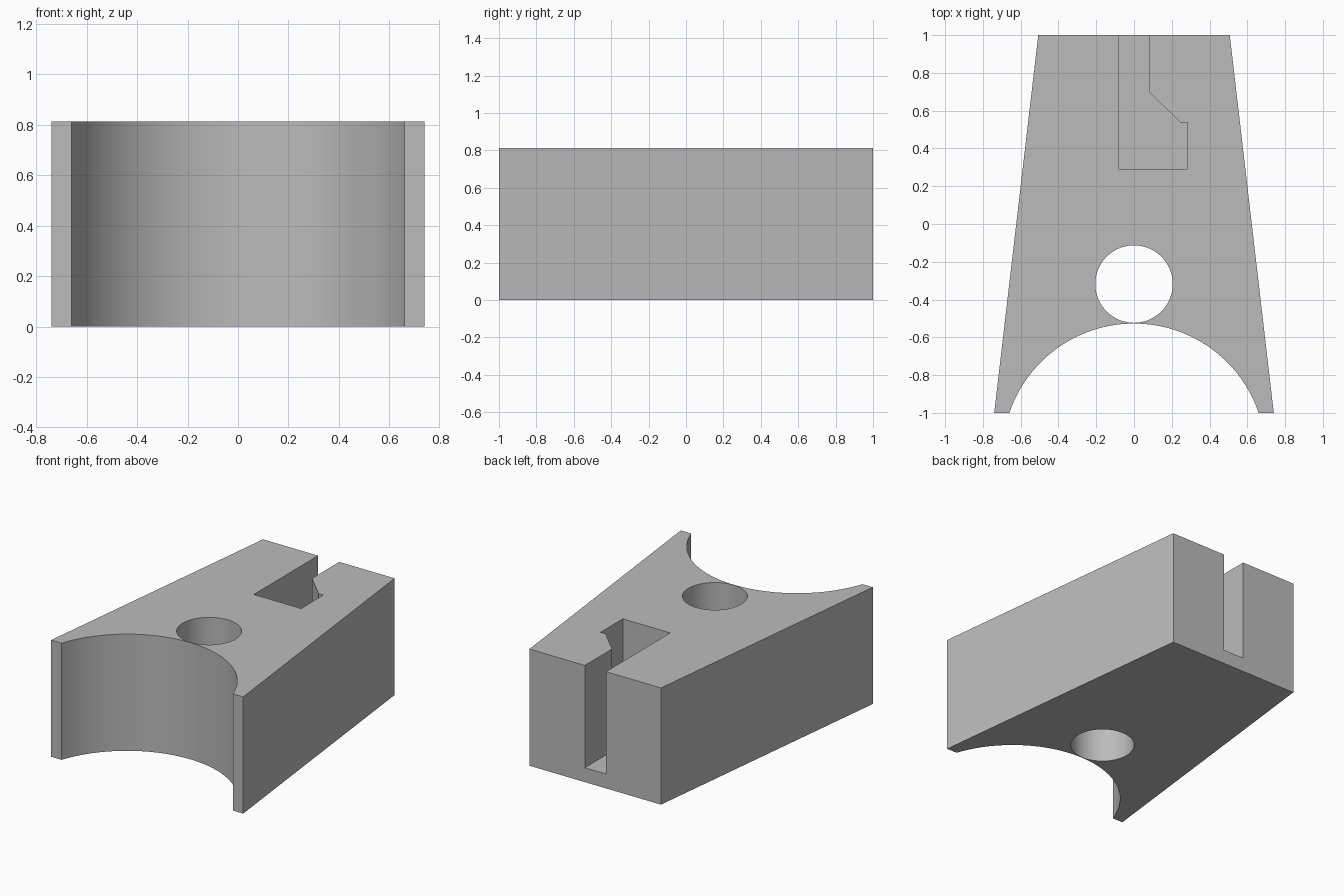
import bpy
import bmesh
from math import asin, sin, cos, tau

HEIGHT = 0.813
SLOT_FLOOR = 0.1

if "Cube" in bpy.data.objects:
    bpy.data.objects.remove(bpy.data.objects["Cube"])

grey = bpy.data.materials.new("plain grey")
grey.use_nodes = True
color = (0.5, 0.5, 0.5, 1)
grey.diffuse_color = color
grey.node_tree.nodes["Principled BSDF"].inputs["Base Color"].default_value = color


def prism(name, outline, bottom, top):
    """Extrude a flat outline (x, y) from bottom to top."""
    bm = bmesh.new()
    face = bm.faces.new([bm.verts.new((x, y, bottom)) for x, y in outline])
    grown = bmesh.ops.extrude_face_region(bm, geom=[face])["geom"]
    verts = [v for v in grown if isinstance(v, bmesh.types.BMVert)]
    bmesh.ops.translate(bm, verts=verts, vec=(0, 0, top - bottom))
    bmesh.ops.recalc_face_normals(bm, faces=bm.faces)
    mesh = bpy.data.meshes.new(name)
    bm.to_mesh(mesh)
    bm.free()
    mesh.materials.append(grey)
    obj = bpy.data.objects.new(name, mesh)
    bpy.context.collection.objects.link(obj)
    return obj


def arc(center_y, radius, start, end, steps):
    """Points on an arc, with angles measured from +y towards +x."""
    angles = [start + (end - start) * i / steps for i in range(steps + 1)]
    return [(radius * sin(a), center_y + radius * cos(a)) for a in angles]


def cut(target, cutter):
    cutter.hide_render = True
    mod = target.modifiers.new("cut", "BOOLEAN")
    mod.operation = "DIFFERENCE"
    mod.solver = "EXACT"
    mod.object = cutter
    bpy.ops.object.modifier_apply(modifier=mod.name)
    bpy.data.objects.remove(cutter)


# Tapered block with a concave cylindrical front
half_angle = asin(0.66 / 0.697)
outline = [(0.74, -1), (0.507, 1), (-0.507, 1), (-0.74, -1)]
outline += arc(-1.224, 0.697, -half_angle, half_angle, 48)
block = prism("tapered_block", outline, 0, HEIGHT)
bpy.ops.object.select_all(action="DESELECT")
block.select_set(True)
bpy.context.view_layer.objects.active = block

# Round hole right through the block
hole = arc(-0.318, 0.205, 0, tau, 64)[:-1]
cut(block, prism("hole_cutter", hole, -0.2, HEIGHT + 0.2))

# Hooked slot, open at the top and back
slot = [(-0.083, 1.2), (0.08, 1.2), (0.08, 0.7), (0.245, 0.537),
        (0.282, 0.537), (0.282, 0.292), (-0.083, 0.292)]
cut(block, prism("slot_cutter", slot, SLOT_FLOOR, HEIGHT + 0.2))

bpy.ops.object.shade_smooth_by_angle()
